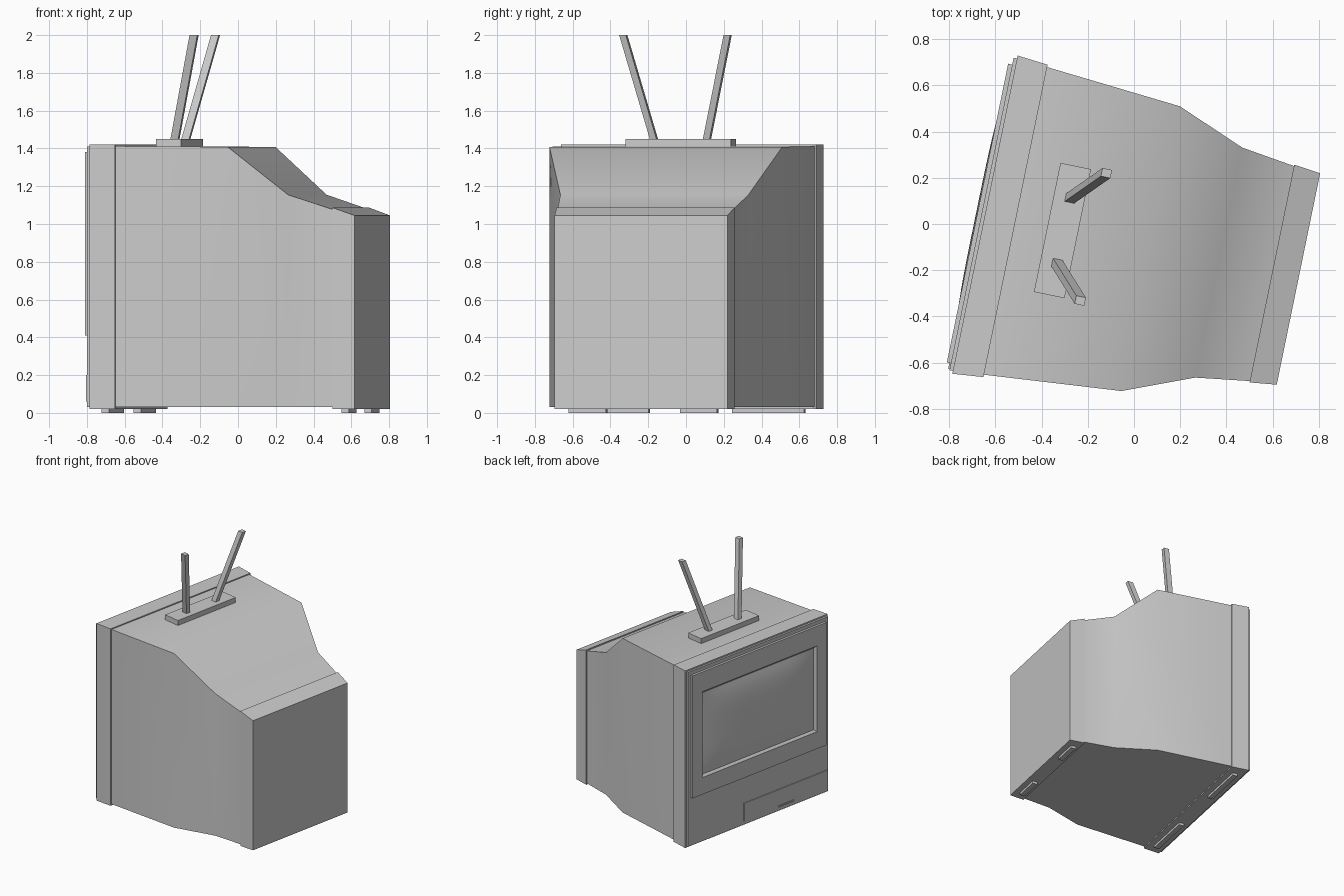
import bpy, bmesh, math
from mathutils import Matrix

if "Cube" in bpy.data.objects:
    bpy.data.objects.remove(bpy.data.objects["Cube"])

# The set is built along its own depth (x) and width (y), then turned slightly
PLACE = Matrix.Rotation(math.radians(-11.6), 4, 'Z') @ Matrix.Translation((0, -0.09, 0))


def finish(bm, name, smooth=None):
    bmesh.ops.recalc_face_normals(bm, faces=bm.faces)
    bm.transform(PLACE)
    mesh = bpy.data.meshes.new(name)
    bm.to_mesh(mesh)
    bm.free()
    ob = bpy.data.objects.new(name, mesh)
    bpy.context.collection.objects.link(ob)
    if smooth:
        bpy.ops.object.select_all(action='DESELECT')
        ob.select_set(True)
        bpy.context.view_layer.objects.active = ob
        bpy.ops.object.shade_smooth_by_angle(angle=math.radians(smooth))
    return ob


def bridge(bm, rings):
    for a, b in zip(rings, rings[1:]):
        for i in range(4):
            j = (i + 1) % 4
            bm.faces.new((a[i], a[j], b[j], b[i]))


def rect(bm, x, y0, y1, z0, z1):
    return [bm.verts.new((x, y, z)) for y, z in ((y0, z0), (y1, z0), (y1, z1), (y0, z1))]


def loft(name, sections, smooth=None):
    """Capped loft through upright rectangles (x, y0, y1, z0, z1)."""
    bm = bmesh.new()
    rings = [rect(bm, *s) for s in sections]
    bridge(bm, rings)
    bm.faces.new(rings[0])
    bm.faces.new(rings[-1])
    return finish(bm, name, smooth)


def box(name, x0, x1, y0, y1, z0, z1):
    return loft(name, [(x0, y0, y1, z0, z1), (x1, y0, y1, z0, z1)])


def sym(x, half, z0, z1):
    return (x, -half, half, z0, z1)


# Cabinet: rear housing, front band and back band
loft("rear_housing", [sym(-0.51, 0.68, 0.03, 1.412), sym(0.092, 0.629, 0.03, 1.408),
                      sym(0.393, 0.508, 0.03, 1.155), sym(0.635, 0.474, 0.03, 1.075)], 45)
loft("front_band", [sym(-0.64, 0.703, 0.02, 1.422), sym(-0.505, 0.69, 0.02, 1.42)])
loft("back_band", [sym(0.628, 0.481, 0.02, 1.087), sym(0.745, 0.467, 0.02, 1.045)])

# Front plate and control flap
box("front_plate", -0.655, -0.635, -0.69, 0.69, 0.03, 1.41)
box("control_flap", -0.662, -0.65, -0.685, 0.14, 0.06, 0.20)
box("flap_handle", -0.665, -0.655, -0.35, -0.19, 0.062, 0.075)

# Screen surround with a bevelled opening
SZ0, SZ1, SW = 0.545, 1.225, 0.565
bm = bmesh.new()
bridge(bm, [rect(bm, *s) for s in (
    sym(-0.65, 0.66, 0.41, 1.38), sym(-0.673, 0.66, 0.41, 1.38),
    sym(-0.673, SW, SZ0, SZ1), sym(-0.657, SW - 0.018, SZ0 + 0.018, SZ1 - 0.018))])
finish(bm, "screen_surround")

# Bulging screen glass
bm = bmesh.new()
bmesh.ops.create_grid(bm, x_segments=20, y_segments=14, size=1)
for v in bm.verts:
    a, b = v.co.x, v.co.y
    v.co = (-0.658 - 0.021 * (1 - a ** 4) * (1 - b ** 4), a * (SW - 0.015),
            (SZ0 + SZ1) / 2 + b * ((SZ1 - SZ0) / 2 - 0.015))
finish(bm, "screen_glass", 40)

# Aerial base
box("aerial_base", -0.365, -0.23, -0.285, 0.285, 1.40, 1.45)

# Mirrored pairs: aerial rods and feet
for side, s in (("left", -1), ("right", 1)):
    bm = bmesh.new()
    rings = []
    for x, y, z in ((-0.295, 0.141, 1.44), (-0.161, 0.282, 2.0)):
        rings.append([bm.verts.new((x + dx * 0.021, s * y + dy * 0.018, z))
                      for dx, dy in ((-1, -1), (1, -1), (1, 1), (-1, 1))])
    bridge(bm, rings)
    bm.faces.new(rings[0])
    bm.faces.new(rings[1])
    finish(bm, "aerial_rod_" + side)
    for end, x, y, half in (("front", -0.572, 0.42, 0.195), ("back", 0.68, 0.30, 0.10)):
        box(f"{end}_foot_{side}", x - 0.02, x + 0.02, s * y - half, s * y + half, 0, 0.03)
